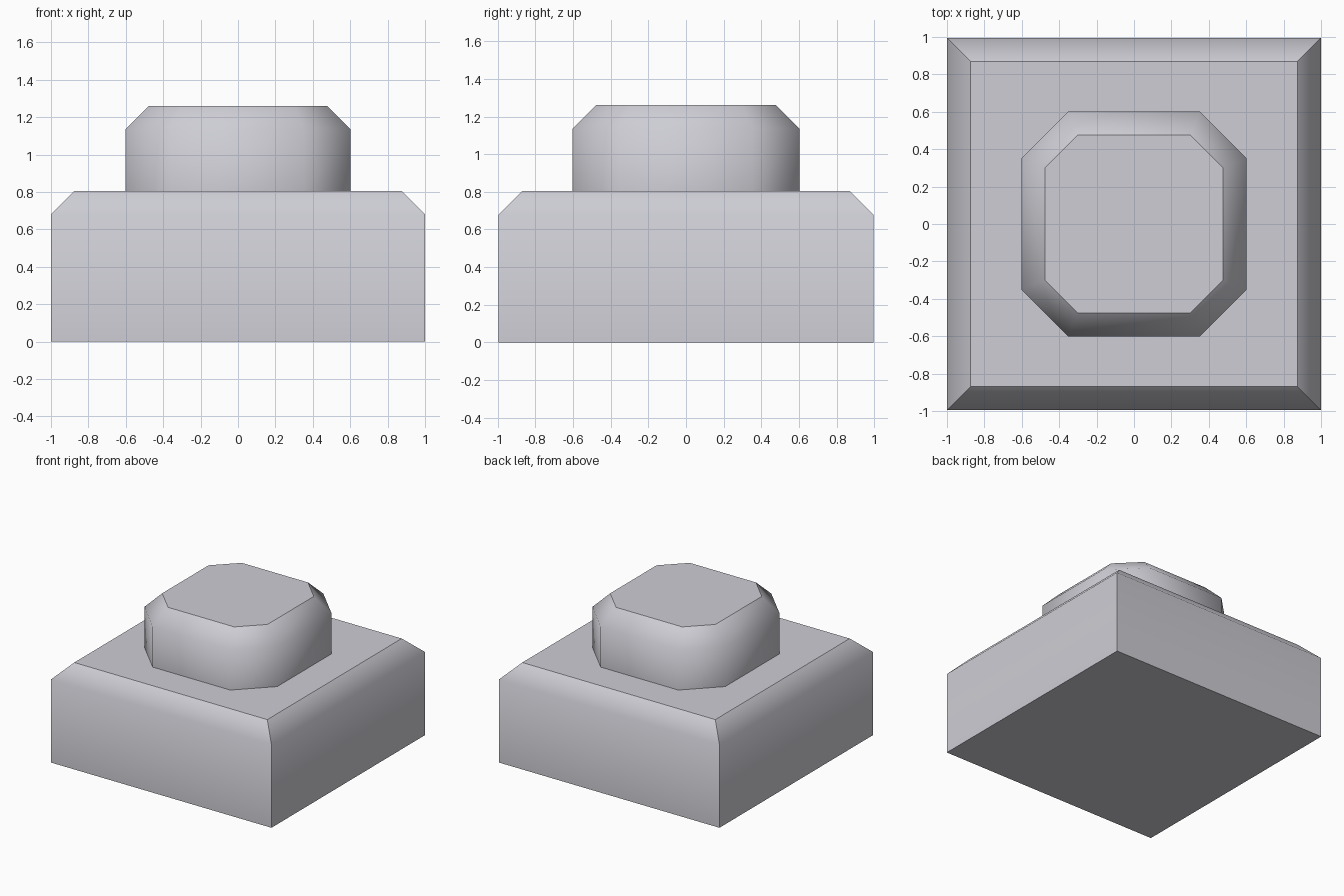
import bpy
import bmesh

if "Cube" in bpy.data.objects:
    bpy.data.objects.remove(bpy.data.objects["Cube"])

grey = bpy.data.materials.new("light_grey")
grey.diffuse_color = (0.61, 0.61, 0.66, 1.0)
grey.use_nodes = True
grey.node_tree.nodes["Principled BSDF"].inputs["Base Color"].default_value = grey.diffuse_color


def rectangle(hx, hy):
    return [(-hx, -hy), (hx, -hy), (hx, hy), (-hx, hy)]


def octagon(h, c):
    """Square of half-width h whose flat sides end at c."""
    return [(-c, -h), (c, -h), (h, -c), (h, c),
            (c, h), (-c, h), (-h, c), (-h, -c)]


def loft(name, sections, sharp_corners=False):
    """Stack outlines [(z, points)] into a closed solid: flat caps, smooth sides."""
    bm = bmesh.new()
    rings = [[bm.verts.new((x, y, z)) for x, y in pts] for z, pts in sections]
    bm.faces.new(rings[0][::-1])
    bm.faces.new(rings[-1])
    n = len(rings[0])
    for low, high in zip(rings, rings[1:]):
        for i in range(n):
            j = (i + 1) % n
            face = bm.faces.new((low[i], low[j], high[j], high[i]))
            face.smooth = True
        if sharp_corners:
            for a, b in zip(low, high):
                bm.edges.get((a, b)).smooth = False
    # keep the borders of the flat caps crisp
    for ring in (rings[0], rings[-1]):
        for i in range(n):
            bm.edges.get((ring[i], ring[(i + 1) % n])).smooth = False
    mesh = bpy.data.meshes.new(name)
    bm.to_mesh(mesh)
    bm.free()
    mesh.materials.append(grey)
    obj = bpy.data.objects.new(name, mesh)
    bpy.context.collection.objects.link(obj)
    return obj


# Square base block with chamfered top edge
loft("base_block", [(0.0, rectangle(1.0, 0.995)),
                    (0.68, rectangle(1.0, 0.995)),
                    (0.805, rectangle(0.875, 0.87))], sharp_corners=True)

# Octagonal stud with chamfered top
loft("top_stud", [(0.805, octagon(0.602, 0.352)),
                  (1.136, octagon(0.602, 0.352)),
                  (1.261, octagon(0.477, 0.30))])
